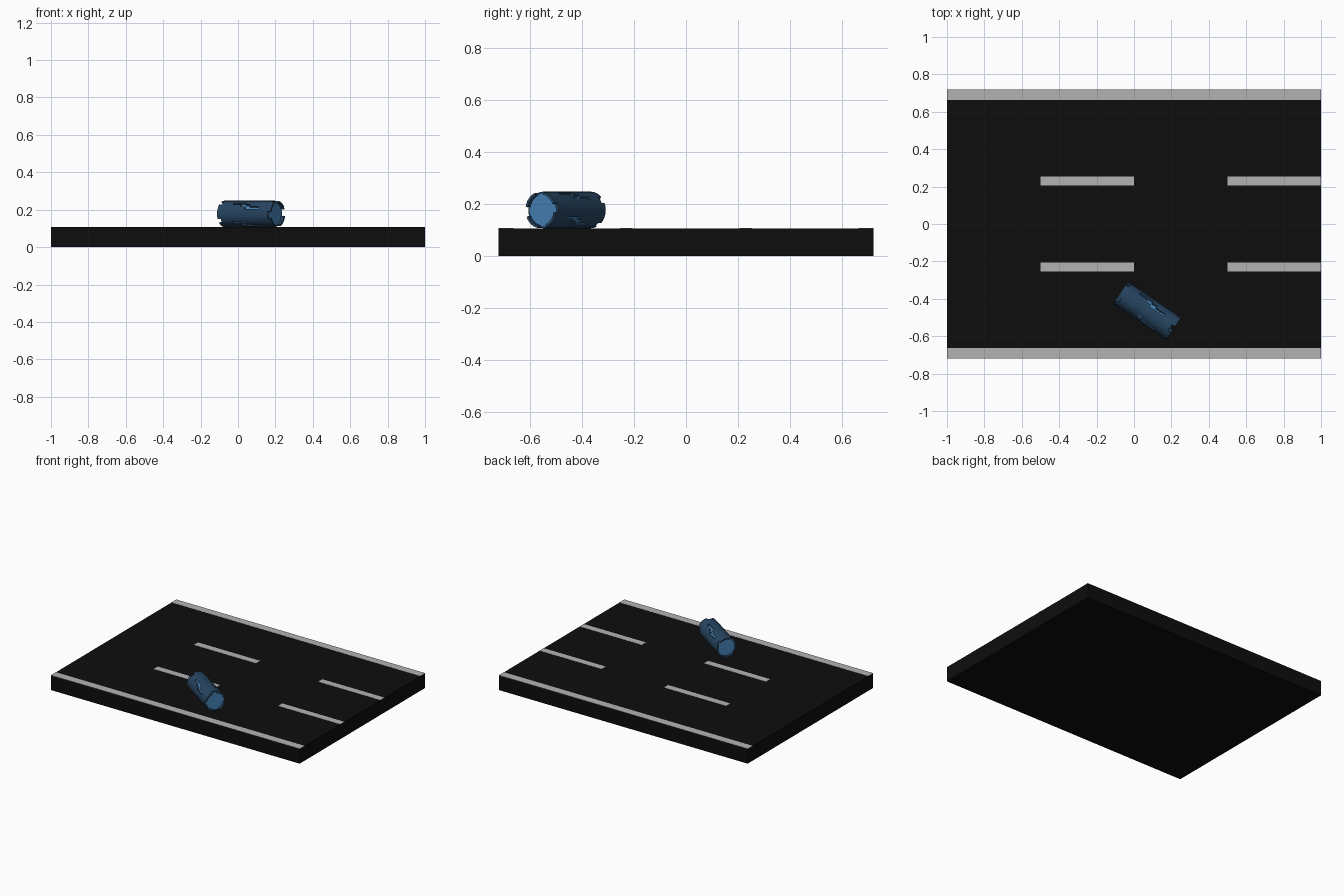
import bpy, bmesh, math

if "Cube" in bpy.data.objects:
    bpy.data.objects.remove(bpy.data.objects["Cube"])

def material(name, rgb):
    m = bpy.data.materials.new(name)
    m.diffuse_color = (*rgb, 1)
    m.use_nodes = True
    m.node_tree.nodes["Principled BSDF"].inputs["Base Color"].default_value = m.diffuse_color
    return m

ASPHALT = material("asphalt", (0.004, 0.004, 0.004))
PAINT = material("road_paint", (0.45, 0.45, 0.45))
SHELL = material("dark_blue", (0.02, 0.06, 0.12))
CORE = material("bright_blue", (0.06, 0.22, 0.46))

def box(name, x0, x1, y0, y1, z0, z1, mat):
    bpy.ops.mesh.primitive_cube_add(size=1, location=((x0+x1)/2, (y0+y1)/2, (z0+z1)/2))
    ob = bpy.context.object
    ob.name = name
    ob.scale = (x1-x0, y1-y0, z1-z0)
    bpy.ops.object.transform_apply(location=False, rotation=False, scale=True)
    ob.data.materials.append(mat)

# Road slab with painted edge lines and lane dashes
TOP = 0.107
box("road_slab", -1, 1, -0.72, 0.72, 0, TOP, ASPHALT)
for s in (-1, 1):
    lo, hi = sorted((s*0.663, s*0.72))
    box("edge_line", -1, 1, lo, hi, TOP - 0.002, TOP + 0.001, PAINT)
    lo, hi = sorted((s*0.206, s*0.254))
    for x in (-0.5, 0.5):
        box("lane_dash", x, x + 0.5, lo, hi, TOP - 0.002, TOP + 0.001, PAINT)

# Barrel lying askew on the road
R, CENTRE, YAW = 0.0705, (0.07, -0.463, TOP + 0.0705), math.radians(-34)

# Bright inner core
bpy.ops.mesh.primitive_cylinder_add(vertices=32, radius=0.062, depth=0.31,
                                    location=CENTRE, rotation=(0, math.pi/2, YAW))
core = bpy.context.object
core.name = "barrel_core"
core.data.materials.append(CORE)
bpy.ops.object.shade_smooth_by_angle(angle=math.radians(30))

# Dark outer shell: grid of panels with stepped slots and notched rims
N = 32
CUTS = (-0.172, -0.152, -0.085, -0.03, 0, 0.03, 0.09, 0.152, 0.172)
GAPS = {0: (4, 5), 1: (3, 4), 2: (2, 3, 0), 3: (0,), 4: (7,), 5: (7,), 6: (7,)}
bm = bmesh.new()
grid = []
for k in range(N):
    a = math.radians(22) + k*math.tau/N
    grid.append([bm.verts.new((s, R*math.sin(a), R*math.cos(a))) for s in CUTS])
for k in range(N):
    a, b = grid[k], grid[(k+1) % N]
    for c in range(len(CUTS) - 1):
        if c not in GAPS.get(k % 8, ()):
            bm.faces.new((a[c], a[c+1], b[c+1], b[c]))
bmesh.ops.delete(bm, geom=[v for v in bm.verts if not v.link_faces], context='VERTS')
mesh = bpy.data.meshes.new("barrel_shell")
bm.to_mesh(mesh)
bm.free()
shell = bpy.data.objects.new("barrel_shell", mesh)
bpy.context.collection.objects.link(shell)
shell.location = CENTRE
shell.rotation_euler = (0, 0, YAW)
mesh.materials.append(SHELL)
bpy.ops.object.select_all(action='DESELECT')
shell.select_set(True)
bpy.context.view_layer.objects.active = shell
mod = shell.modifiers.new("thickness", 'SOLIDIFY')
mod.thickness = 0.01
mod.offset = -1
bpy.ops.object.modifier_apply(modifier=mod.name)
bpy.ops.object.shade_smooth_by_angle(angle=math.radians(30))
